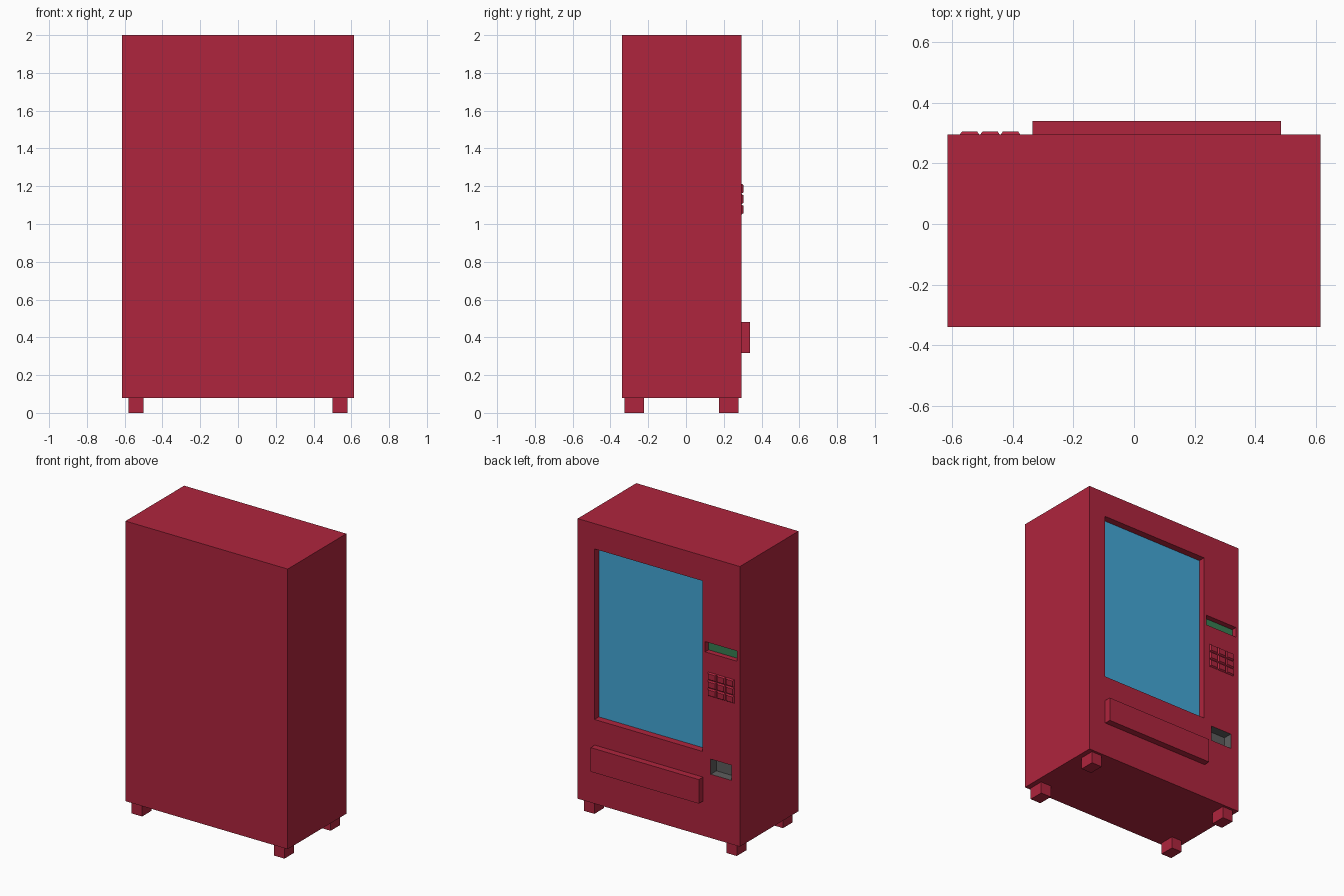
import bpy
import bmesh

if "Cube" in bpy.data.objects:
    bpy.data.objects.remove(bpy.data.objects["Cube"], do_unlink=True)


def material(name, rgb):
    mat = bpy.data.materials.new(name)
    mat.use_nodes = True
    mat.diffuse_color = (*rgb, 1)
    mat.node_tree.nodes["Principled BSDF"].inputs["Base Color"].default_value = (*rgb, 1)
    return mat


RED = material("cabinet red", (0.43, 0.018, 0.047))
BLUE = material("window blue", (0.058, 0.386, 0.68))
GREEN = material("display green", (0.037, 0.21, 0.085))
GREY = material("slot grey", (0.11, 0.11, 0.11))


def box(name, xs, ys, zs, taper=0.0):
    """Box between limits; taper draws in the +y face on all sides."""
    bm = bmesh.new()
    bmesh.ops.create_cube(bm, size=1)
    for v in bm.verts:
        outer = v.co.y > 0
        for axis, (low, high) in enumerate((xs, ys, zs)):
            inset = taper if outer and axis != 1 else 0
            v.co[axis] = high - inset if v.co[axis] > 0 else low + inset
    mesh = bpy.data.meshes.new(name)
    bm.to_mesh(mesh)
    bm.free()
    mesh.materials.append(RED)
    obj = bpy.data.objects.new(name, mesh)
    bpy.context.collection.objects.link(obj)
    return obj


BACK = 0.295  # plane that carries the window and controls

# Cabinet
cabinet = box("cabinet", (-0.615, 0.615), (-0.34, BACK), (0.08, 2.0))
for mat in (BLUE, GREEN, GREY):
    cabinet.data.materials.append(mat)

# Recesses: name, x limits, z limits, depth, colour slot, coloured walls
recesses = [
    ("window", (-0.332, 0.487), (0.657, 1.826), 0.047, 1, False),
    ("display", (-0.595, -0.352), (1.345, 1.415), 0.037, 2, False),
    ("coin_slot", (-0.552, -0.394), (0.517, 0.621), 0.062, 3, True),
]
for name, xs, zs, depth, slot, walls in recesses:
    cutter = box(name + "_cutter", xs, (BACK - depth, BACK + 0.1), zs)
    cutter.hide_render = True
    mod = cabinet.modifiers.new(name, "BOOLEAN")
    mod.operation = "DIFFERENCE"
    mod.solver = "EXACT"
    mod.object = cutter
    bpy.context.view_layer.objects.active = cabinet
    bpy.ops.object.modifier_apply(modifier=mod.name)
    bpy.data.objects.remove(cutter, do_unlink=True)

# Colour the recess floors, and the walls of the coin slot
for face in cabinet.data.polygons:
    face.material_index = 0
    c = face.center
    for name, xs, zs, depth, slot, walls in recesses:
        inside = (xs[0] - 0.001 < c.x < xs[1] + 0.001
                  and zs[0] - 0.001 < c.z < zs[1] + 0.001
                  and BACK - depth - 0.001 < c.y < BACK - 0.005)
        if inside and (walls or face.normal.y > 0.9):
            face.material_index = slot

# Delivery hatch
box("delivery_hatch", (-0.335, 0.485), (BACK, 0.34), (0.317, 0.482))

# Keypad: three by three tapered buttons
for row in range(3):
    for col in range(3):
        x = -0.542 + col * 0.0675
        z = 1.077 + row * 0.055
        box(f"button_{row}_{col}", (x - 0.032, x + 0.032), (BACK, BACK + 0.01),
            (z - 0.026, z + 0.026), taper=0.007)

# Feet
for side, sx in (("right", -1), ("left", 1)):
    xs = sorted((sx * 0.5, sx * 0.58))
    for end, ys in (("front", (-0.325, -0.222)), ("back", (0.175, 0.278))):
        box(f"foot_{end}_{side}", xs, ys, (0, 0.08))
